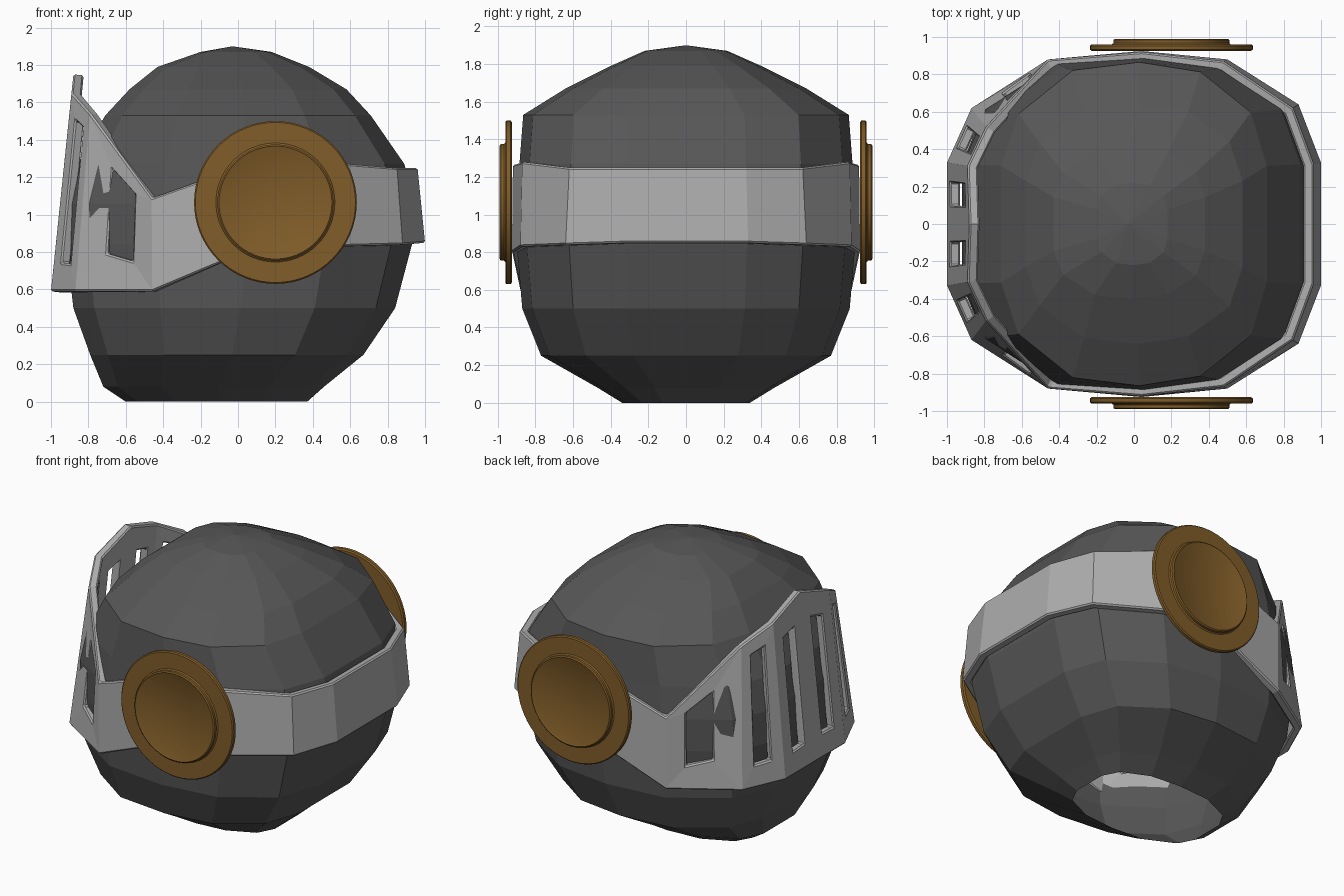
import bpy, bmesh, math
from mathutils import Vector

if "Cube" in bpy.data.objects:
    bpy.data.objects.remove(bpy.data.objects["Cube"])


def material(name, rgb):
    m = bpy.data.materials.new(name)
    m.diffuse_color = (*rgb, 1)
    m.use_nodes = True
    m.node_tree.nodes["Principled BSDF"].inputs["Base Color"].default_value = m.diffuse_color
    return m


def make(name, bm, mat):
    bmesh.ops.recalc_face_normals(bm, faces=bm.faces[:])
    me = bpy.data.meshes.new(name)
    bm.to_mesh(me)
    bm.free()
    me.materials.append(mat)
    ob = bpy.data.objects.new(name, me)
    bpy.context.collection.objects.link(ob)
    return ob


dark = material("dark_metal", (0.095, 0.095, 0.095))
steel = material("steel", (0.42, 0.42, 0.42))
brass = material("brass", (0.22, 0.11, 0.022))

# Helmet shell: 14-sided rings lofted from the open neck to the crown
half = [(1, .36), (.88, .69), (.5, .94), (.04, 1), (-.46, .95), (-.87, .68), (-1, .36)]
outline = half + [(u, -v) for u, v in reversed(half)]
# z, x min, x max, y half width
rings = [(0.0, -.60, .37, .34), (.08, -.72, .46, .47), (.25, -.79, .67, .77),
         (.50, -.88, .84, .87), (.84, -.92, .93, .90), (1.06, -.91, .94, .905),
         (1.27, -.86, .89, .885), (1.53, -.71, .71, .865), (1.67, -.58, .58, .64),
         (1.79, -.43, .38, .40), (1.87, -.20, .18, .22)]
bm = bmesh.new()
loops = []
for z, x0, x1, w in rings:
    c, r = (x0 + x1) / 2, (x1 - x0) / 2
    loops.append([bm.verts.new((c + u * r, v * w, z)) for u, v in outline])
n = len(outline)
for a, b in zip(loops, loops[1:]):
    for i in range(n):
        j = (i + 1) % n
        bm.faces.new((a[i], a[j], b[j], b[i]))
top = bm.verts.new((-.03, 0, 1.9))
for i in range(n):
    bm.faces.new((loops[-1][i], loops[-1][(i + 1) % n], top))
make("helmet_shell", bm, dark)

# Band and visor: bottom and top corner of each station, back to front
stations = [((1, .33, .85), (.96, .32, 1.25)),
            ((.88, .64, .84), (.85, .62, 1.25)),
            ((.50, .88, .83), (.48, .87, 1.28)),
            ((.04, .925, .80), (.04, .92, 1.265)),
            ((-.46, .88, .59), (-.46, .88, 1.09)),
            ((-.87, .62, .59), (-.79, .52, 1.54)),
            ((-1, .33, .59), (-.89, .31, 1.65)),
            ((-1, 0, .59), (-.88, 0, 1.75))]
# Openings per panel: u0, u1, v0, v1
holes = {4: (.27, .62, .26, .84), 5: (.30, .70, .15, .89), 6: (.32, .70, .14, .84)}
bm = bmesh.new()


def panel(p, q, hole, s):
    pts = [Vector((v[0], v[1] * s, v[2])) for v in (*p, *q)]
    p0, p1, q0, q1 = pts

    def at(u, v):
        return p0.lerp(q0, u).lerp(p1.lerp(q1, u), v)

    outer = [bm.verts.new(c) for c in (p0, q0, q1, p1)]
    if s < 0:
        order = lambda f: f
    else:
        order = lambda f: f[::-1]
    if not hole:
        bm.faces.new(order(outer))
        return
    u0, u1, v0, v1 = hole
    inner = [bm.verts.new(at(u, v)) for u, v in ((u0, v0), (u1, v0), (u1, v1), (u0, v1))]
    for i in range(4):
        j = (i + 1) % 4
        bm.faces.new(order([outer[i], outer[j], inner[j], inner[i]]))


for s in (1, -1):
    for i in range(len(stations) - 1):
        panel(stations[i], stations[i + 1], holes.get(i), s)
bmesh.ops.remove_doubles(bm, verts=bm.verts[:], dist=.0005)
back = [v for v in bm.verts if v.co.x > .94]
back.sort(key=lambda v: v.co.z)
lo, hi = (sorted(g, key=lambda v: v.co.y) for g in (back[:2], back[2:]))
bm.faces.new((lo[0], lo[1], hi[1], hi[0]))
band = make("visor_band", bm, steel)
# Make sure normals face outwards so the thickness grows inwards
if sum(p.normal.dot(p.center - Vector((0, 0, 1))) for p in band.data.polygons) < 0:
    band.data.flip_normals()
sol = band.modifiers.new("thickness", 'SOLIDIFY')
sol.thickness = .055
sol.offset = -1
sol.use_even_offset = True
bev = band.modifiers.new("edge", 'BEVEL')
bev.width = .009
bev.segments = 1
bev.limit_method = 'ANGLE'
bev.angle_limit = math.radians(50)

# Side discs: lathed stepped profile (radius, distance from centre plane)
profile = [(.425, .925), (.435, .932), (.435, .953), (.428, .96), (.318, .96),
           (.31, .967), (.31, .984), (.302, .99), (.295, .986)]
N = 64
for name, s in (("left_disc", 1), ("right_disc", -1)):
    bm = bmesh.new()
    rows = [[bm.verts.new((.2 + r * math.cos(2 * math.pi * k / N), s * y,
                           1.065 + r * math.sin(2 * math.pi * k / N)))
             for k in range(N)] for r, y in profile]
    for a, b in zip(rows, rows[1:]):
        for k in range(N):
            m = (k + 1) % N
            bm.faces.new((a[k], a[m], b[m], b[k]))
    bm.faces.new(rows[0])
    bm.faces.new(rows[-1])
    ob = make(name, bm, brass)
    bpy.ops.object.select_all(action='DESELECT')
    ob.select_set(True)
    bpy.context.view_layer.objects.active = ob
    bpy.ops.object.shade_smooth_by_angle(angle=math.radians(30))
